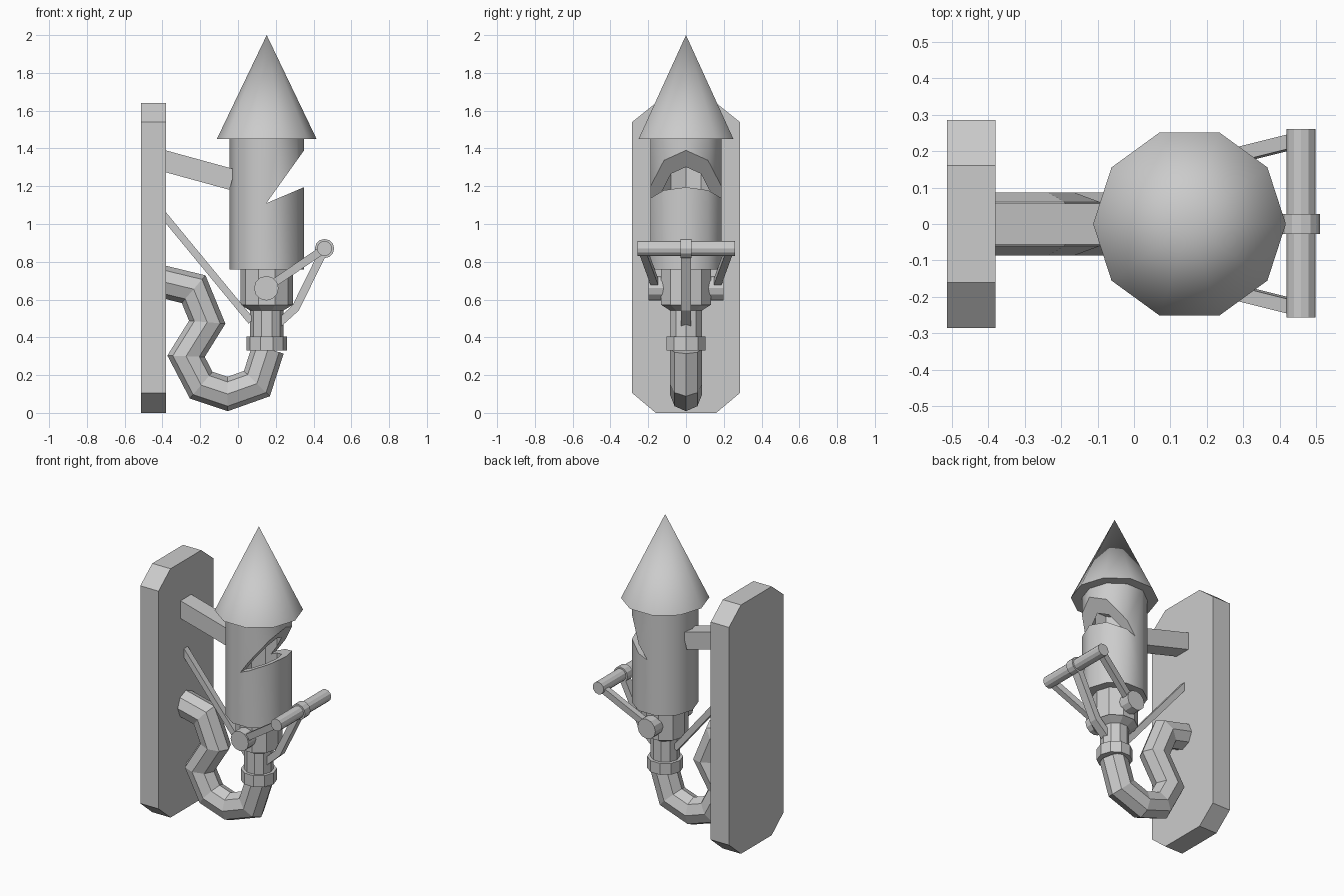
import bpy, bmesh, math
from mathutils import Vector

if "Cube" in bpy.data.objects:
    bpy.data.objects.remove(bpy.data.objects["Cube"])

CX = 0.152  # axis of the whistle


def finish(name, bm):
    bmesh.ops.recalc_face_normals(bm, faces=bm.faces)
    me = bpy.data.meshes.new(name)
    bm.to_mesh(me)
    bm.free()
    ob = bpy.data.objects.new(name, me)
    bpy.context.collection.objects.link(ob)
    return ob


def loft(name, rings):
    """Skin a list of closed vertex rings and cap both ends."""
    bm = bmesh.new()
    vs = [[bm.verts.new(p) for p in r] for r in rings]
    n = len(vs[0])
    for a, b in zip(vs, vs[1:]):
        for i in range(n):
            j = (i + 1) % n
            bm.faces.new((a[i], a[j], b[j], b[i]))
    bm.faces.new(vs[0])
    bm.faces.new(vs[-1])
    return finish(name, bm)


def circle(r, n):
    return [(r * math.cos(2 * math.pi * i / n), r * math.sin(2 * math.pi * i / n)) for i in range(n)]


def lathe(name, profile, n=10):
    """Vertical turned part from (radius, z) pairs."""
    return loft(name, [[(CX + x, y, z) for x, y in circle(r, n)] for r, z in profile])


def rod_y(name, x, z, r, y0, y1, n=12):
    return loft(name, [[(x + a, y, z + b) for a, b in circle(r, n)] for y in (y0, y1)])


def slab(name, outline, y0, y1):
    """Side outline in x-z extruded across y."""
    return loft(name, [[(x, y, z) for x, z in outline] for y in (y0, y1)])


def sweep(name, path, section):
    """Mitred sweep of a section (in-plane, y) along a path in the x-z plane."""
    pts = [Vector(p) for p in path]
    rings = []
    for i, p in enumerate(pts):
        d0 = (p - pts[i - 1]).normalized() if i else (pts[1] - p).normalized()
        d1 = (pts[i + 1] - p).normalized() if i < len(pts) - 1 else d0
        t = (d0 + d1).normalized()
        k = 1 / max(0.5, t.dot(d0))
        rings.append([(p.x - t.y * u * k, y, p.y + t.x * u * k) for u, y in section])
    return loft(name, rings)


def cut(ob, cutter):
    m = ob.modifiers.new("cut", 'BOOLEAN')
    m.operation = 'DIFFERENCE'
    m.solver = 'EXACT'
    m.object = cutter
    cutter.hide_render = True
    cutter.hide_viewport = True


def rect(w, h):
    return [(-w, -h), (w, -h), (w, h), (-w, h)]


# wall board with clipped corners
board = [(-.16, 0), (.16, 0), (.285, .105), (.285, 1.54), (.16, 1.64), (-.16, 1.64), (-.285, 1.54), (-.285, .105)]
loft("wall_board", [[(x, y, z) for y, z in board] for x in (-.513, -.38)])

# conical roof
bm = bmesh.new()
base = [bm.verts.new((CX + x, y, 1.45)) for x, y in circle(.264, 10)]
tip = bm.verts.new((CX, 0, 2.0))
bm.faces.new(base)
for i in range(10):
    bm.faces.new((base[i], base[(i + 1) % 10], tip))
roof = finish("cone_roof", bm)

# whistle barrel, hollow, with the wedge-shaped mouth
barrel = lathe("whistle_barrel", [(.198, .76), (.198, 1.455)])
cut(barrel, lathe("cavity_cutter", [(.135, 1.0), (.135, 1.40)]))
cut(barrel, slab("mouth_cutter", [(.15, 1.11), (.55, 1.28), (.55, 1.67), (.35, 1.39)], -.4, .4))

# stem below the barrel
valve = lathe("valve_body", [(.14, .57), (.14, .77)])
lathe("valve_taper", [(.085, .54), (.138, .572)])
lathe("stem", [(.088, .39), (.088, .56)])
lathe("collar", [(.108, .33), (.108, .405)])

# bent feed pipe
feed = sweep("feed_pipe", [(-.40, .695), (-.235, .655), (-.163, .48), (-.275, .30), (-.195, .147),
                           (-.055, .10), (.10, .155), (.16, .34)], circle(.086, 8))

# brackets to the wall
sweep("upper_bracket", [(-.42, 1.342), (-.03, 1.235)], rect(.056, .056))
sweep("diagonal_brace", [(-.40, 1.055), (.07, .485)], rect(.019, .02))

# handle, its side arms and pivots
rod_y("handle", .458, .87, .040, -.256, .26)
rod_y("handle_ring", .458, .87, .051, -.028, .028)
for s, side in ((1, "left"), (-1, "right")):
    rod_y("pivot_" + side, .15, .66, .065, s * .10, s * .198)
    d = Vector((.308, .21)).normalized() * .021
    rings = []
    for x, z, y in ((.15, .66, .155), (.458, .87, .232)):
        rings.append([(x - d.y * u, s * (y + v), z + d.x * u)
                      for u, v in ((-1, -.02), (1, -.02), (1, .02), (-1, .02))])
    loft("handle_arm_" + side, rings)

# central pull link
sweep("pull_link", [(.455, .86), (.305, .555), (.20, .46)], rect(.021, .027))

# barrel shading is smooth around the axis, crisp at the rims
for ob in (roof, barrel):
    for p in ob.data.polygons:
        p.use_smooth = True
    bpy.context.view_layer.objects.active = ob
    bpy.ops.object.select_all(action='DESELECT')
    ob.select_set(True)
    bpy.ops.object.shade_smooth_by_angle(angle=math.radians(40))
